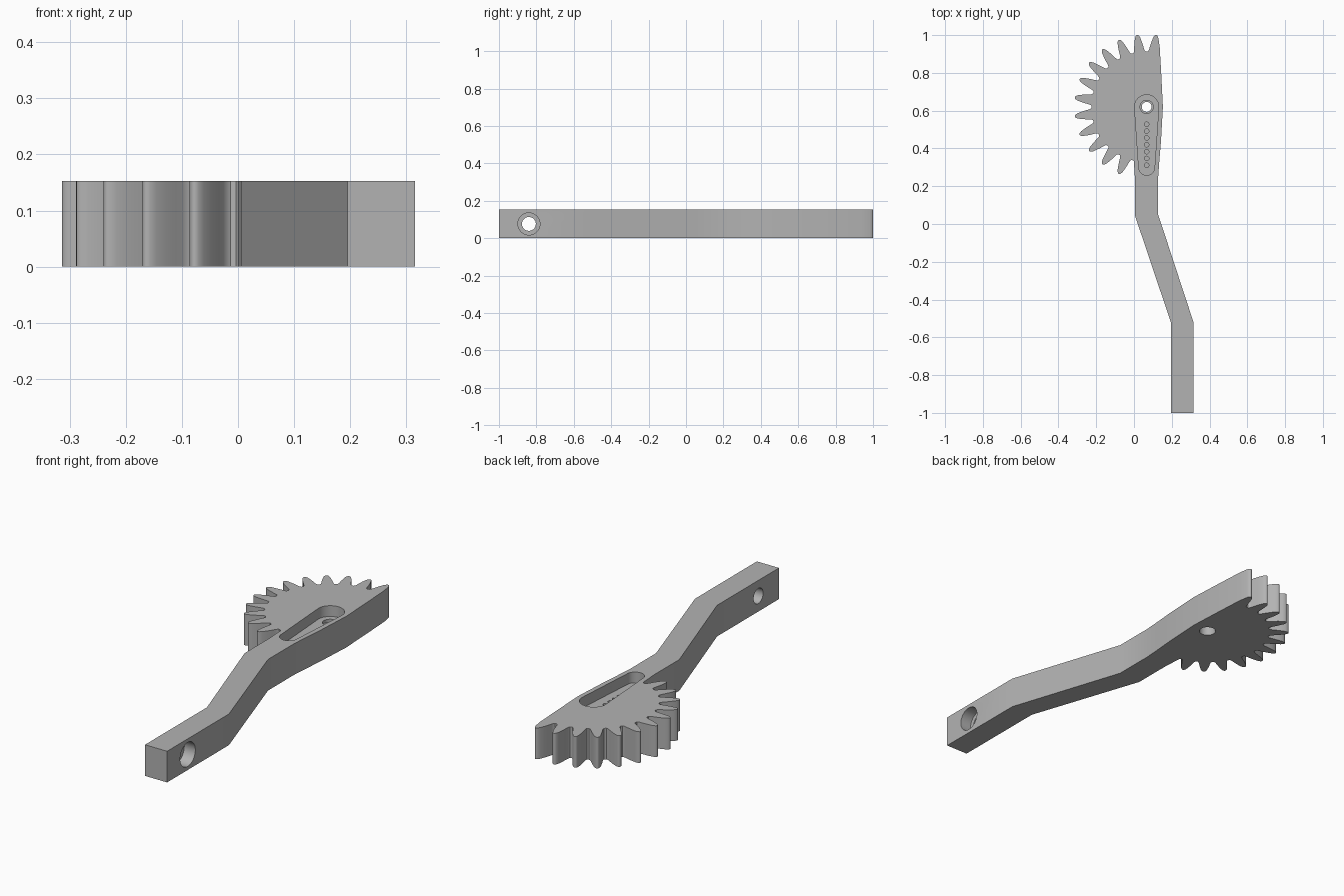
import bpy, bmesh
from math import radians, cos, sin, pi
from mathutils import Vector, Matrix

if "Cube" in bpy.data.objects:
    bpy.data.objects.remove(bpy.data.objects["Cube"], do_unlink=True)

THICK = 0.153
HUB = Vector((0.067, 0.62))
PITCH = 15

grey = bpy.data.materials.new("plain_grey")
grey.use_nodes = True
colour = (0.45, 0.45, 0.45, 1)
grey.diffuse_color = colour
grey.node_tree.nodes["Principled BSDF"].inputs["Base Color"].default_value = colour


def polar(centre, radius, degrees):
    a = radians(degrees)
    return (centre[0] + radius * cos(a), centre[1] + radius * sin(a))


def prism(name, outline, z0, z1):
    """Extrude a closed outline between two heights."""
    bm = bmesh.new()
    face = bm.faces.new([bm.verts.new((x, y, z0)) for x, y in outline])
    top = bmesh.ops.extrude_face_region(bm, geom=[face])["geom"]
    bmesh.ops.translate(bm, vec=(0, 0, z1 - z0),
                        verts=[v for v in top if isinstance(v, bmesh.types.BMVert)])
    bmesh.ops.recalc_face_normals(bm, faces=bm.faces[:])
    mesh = bpy.data.meshes.new(name)
    bm.to_mesh(mesh)
    bm.free()
    mesh.materials.append(grey)
    obj = bpy.data.objects.new(name, mesh)
    bpy.context.collection.objects.link(obj)
    return obj


def disc(centre, radius, steps=40):
    return [polar(centre, radius, 360 * i / steps) for i in range(steps)]


def cut(target, cutter):
    """Subtract a cutter, then throw it away."""
    cutter.hide_render = True
    mod = target.modifiers.new("cut", "BOOLEAN")
    mod.operation = "DIFFERENCE"
    mod.solver = "EXACT"
    mod.object = cutter
    bpy.ops.object.modifier_apply(modifier=mod.name)
    bpy.data.objects.remove(cutter, do_unlink=True)


# Half of one tooth: degrees from its middle, radius
flank = [(6.5, 0.2925), (5.6, 0.297), (4.9, 0.308), (4.2, 0.325),
         (3.2, 0.347), (2.2, 0.368), (1.3, 0.379), (0.6, 0.383)]
tooth = [(-a, r) for a, r in flank] + [(0, 0.384)] + [(a, r) for a, r in reversed(flank)]

# Gear teeth, cut short where the sector meets the lever
teeth = []
for i in range(13):
    mid = 82.5 + PITCH * i
    part = tooth
    if i == 0:
        part = [p for p in tooth if p[0] > -2.5]
    elif i == 12:
        part = [p for p in tooth if p[0] < -3]
    teeth += [polar(HUB, r, mid + a) for a, r in part]

# Lever arm and back edge of the sector
arm_right = [(0.195, -1), (0.315, -1), (0.315, -0.52), (0.128, 0.05),
             (0.128, 0.25), (0.133, 0.32), (0.143, 0.44), (0.153, 0.62),
             (0.144, 0.8), (0.136, 0.94)]
arm_left = [(0.005, 0.24), (0.005, 0.045), (0.195, -0.52)]
lever = prism("gear_lever", arm_right + teeth + arm_left, 0, THICK)
bpy.context.view_layer.objects.active = lever
lever.select_set(True)

# Tapered pocket in the top
slot_end = (HUB.x, 0.30)
slot = [polar(HUB, 0.064, 180 * i / 24) for i in range(25)]
slot += [polar(slot_end, 0.042, 180 + 180 * i / 24) for i in range(25)]
cut(lever, prism("pocket_cutter", slot, 0.10, 0.2))

# Stepped pivot hole
for radius, z0, z1 in [(0.035, 0.085, 0.2), (0.038, -0.1, 0.045), (0.026, -0.1, 0.2)]:
    cut(lever, prism("pivot_cutter", disc(HUB, radius), z0, z1))

# Row of small blind holes in the pocket floor
for i in range(7):
    cut(lever, prism("pin_hole_cutter", disc((HUB.x, 0.528 - 0.0362 * i), 0.012, 20), 0.07, 0.2))

# Counterbored cross hole at the handle end
for radius, x0 in [(0.059, 0.255), (0.037, 0.1)]:
    bore = prism("cross_hole_cutter", disc((0, 0), radius), 0, 0.4 - x0)
    bore.data.transform(Matrix.Translation((x0, -0.84, THICK / 2)) @ Matrix.Rotation(pi / 2, 4, "Y"))
    cut(lever, bore)

bpy.ops.object.shade_smooth_by_angle(angle=radians(30))
